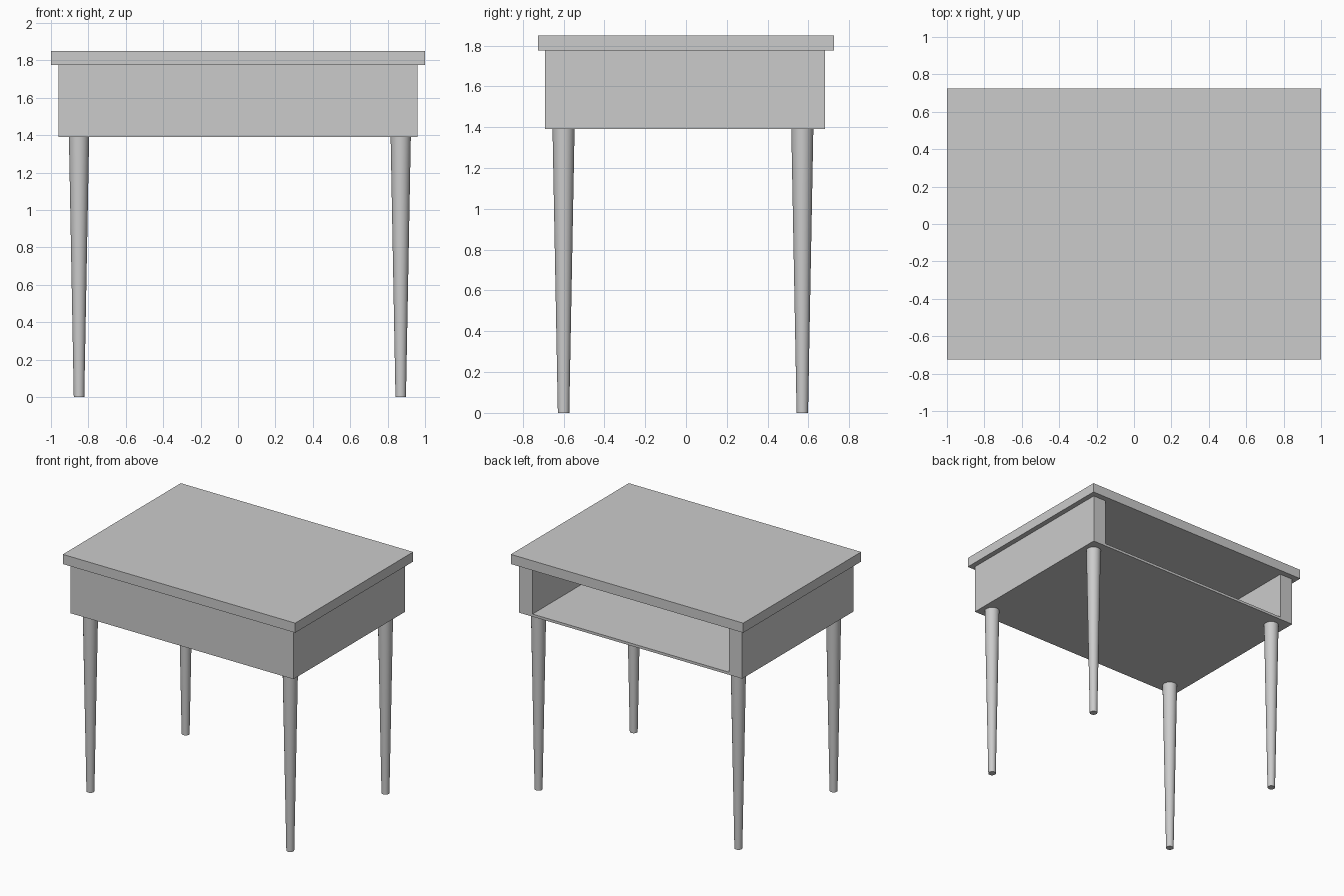
import bpy

# Remove the default cube
cube = bpy.data.objects.get("Cube")
if cube:
    bpy.data.objects.remove(cube, do_unlink=True)

grey = bpy.data.materials.new("plain_grey")
grey.use_nodes = True
colour = (0.6, 0.6, 0.6, 1)
grey.diffuse_color = colour
grey.node_tree.nodes["Principled BSDF"].inputs["Base Color"].default_value = colour


def box(name, x, y, z):
    """Box spanning the (low, high) pair on each axis."""
    spans = (x, y, z)
    bpy.ops.mesh.primitive_cube_add(size=1, location=[(a + b) / 2 for a, b in spans])
    ob = bpy.context.object
    ob.name = name
    ob.scale = [b - a for a, b in spans]
    bpy.ops.object.transform_apply(location=False, rotation=False, scale=True)
    ob.data.materials.append(grey)
    return ob


BODY_BOTTOM, BODY_TOP = 1.39, 1.775

# Overhanging top
box("table_top", (-1, 1), (-0.725, 0.725), (BODY_TOP, 1.85))

# Hollow body, open at the back
body = box("body", (-0.96, 0.96), (-0.69, 0.68), (BODY_BOTTOM, BODY_TOP))
cutter = box("shelf_cutter", (-0.845, 0.845), (-0.61, 0.8), (BODY_BOTTOM + 0.02, 1.9))
cutter.hide_render = True
cutter.hide_set(True)
cut = body.modifiers.new("shelf_opening", "BOOLEAN")
cut.operation = "DIFFERENCE"
cut.solver = "EXACT"
cut.object = cutter

# Tapered round legs
for side, x in (("right", -0.85), ("left", 0.87)):
    for end, y in (("front", -0.60), ("back", 0.57)):
        bpy.ops.mesh.primitive_cone_add(vertices=32, radius1=0.028, radius2=0.054,
                                        depth=BODY_BOTTOM, location=(x, y, BODY_BOTTOM / 2))
        leg = bpy.context.object
        leg.name = f"{end}_{side}_leg"
        leg.data.materials.append(grey)
        bpy.ops.object.shade_smooth_by_angle()
